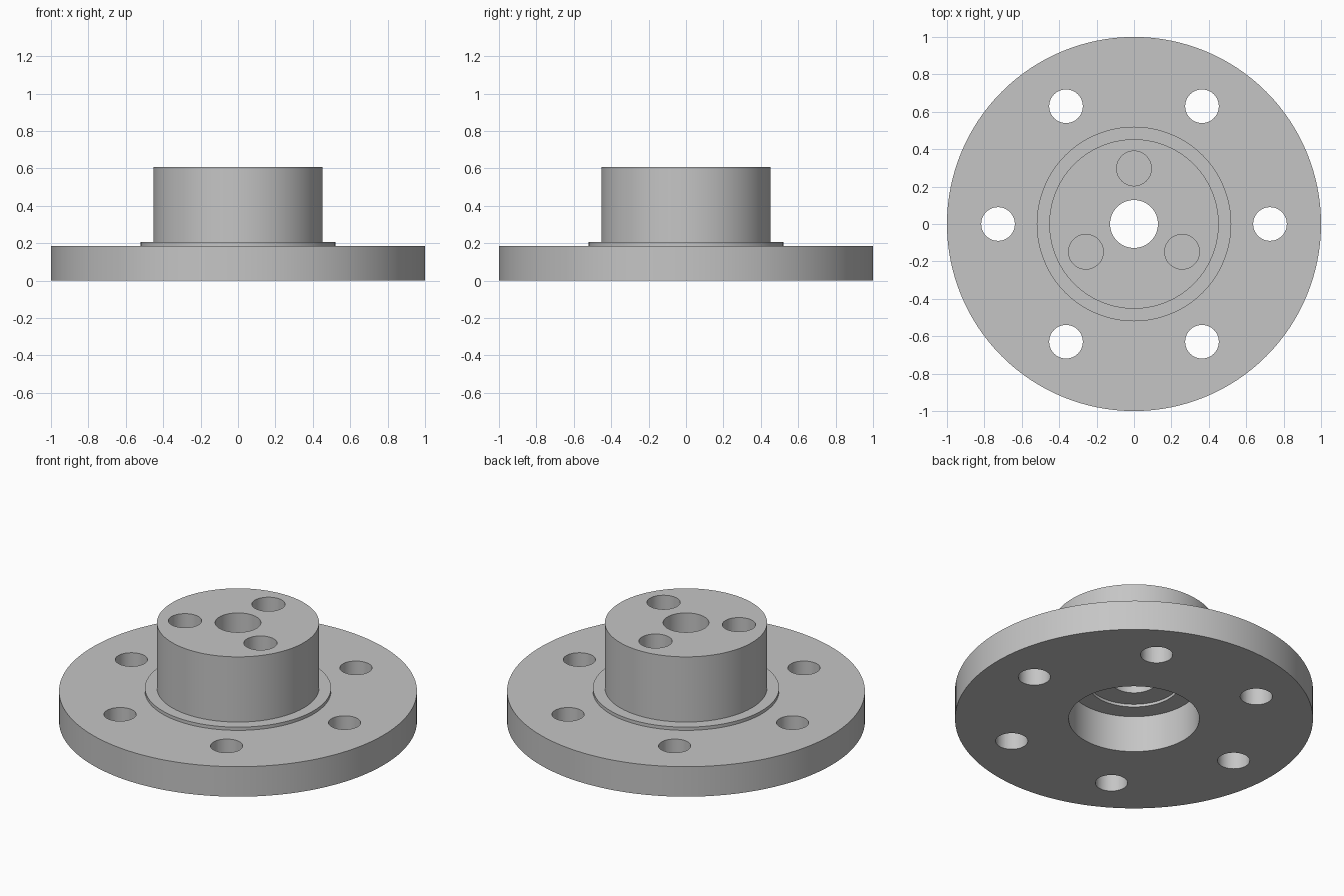
import bpy, bmesh, math
from mathutils import Matrix, Vector

cube = bpy.data.objects.get("Cube")
if cube:
    bpy.data.objects.remove(cube, do_unlink=True)

SEGMENTS = 128

grey = bpy.data.materials.new("steel_grey")
grey.use_nodes = True
colour = (0.56, 0.56, 0.56, 1)
grey.diffuse_color = colour
grey.node_tree.nodes["Principled BSDF"].inputs["Base Color"].default_value = colour


def make_object(name, bm):
    mesh = bpy.data.meshes.new(name)
    bm.to_mesh(mesh)
    bm.free()
    mesh.materials.append(grey)
    obj = bpy.data.objects.new(name, mesh)
    bpy.context.collection.objects.link(obj)
    return obj


def lathe(name, profile):
    """Spin a closed (radius, height) outline around z."""
    bm = bmesh.new()
    verts = [bm.verts.new((r, 0, z)) for r, z in profile]
    edges = [bm.edges.new((a, b)) for a, b in zip(verts, verts[1:] + verts[:1])]
    bmesh.ops.spin(bm, geom=verts + edges, cent=(0, 0, 0), axis=(0, 0, 1),
                   angle=math.tau, steps=SEGMENTS, use_merge=True)
    bmesh.ops.remove_doubles(bm, verts=bm.verts, dist=1e-5)
    bmesh.ops.recalc_face_normals(bm, faces=bm.faces)
    return make_object(name, bm)


def add_hole_ring(bm, count, start, ring, radius, low, high):
    """Add a ring of upright cylinders to the cutter."""
    for i in range(count):
        a = start + math.tau * i / count
        place = Vector((ring * math.cos(a), ring * math.sin(a), (low + high) / 2))
        bmesh.ops.create_cone(bm, cap_ends=True, segments=48, radius1=radius,
                              radius2=radius, depth=high - low,
                              matrix=Matrix.Translation(place))


# Flange plate, raised lip, hub, centre bore and stepped recess underneath
flange = lathe("hub_flange", [
    (0.365, 0), (1, 0), (1, 0.185), (0.52, 0.185), (0.52, 0.205),
    (0.453, 0.205), (0.453, 0.607), (0.128, 0.607), (0.128, 0.242),
    (0.256, 0.242), (0.256, 0.225), (0.365, 0.225)])

# Six through holes in the plate, three blind holes in the hub
bm = bmesh.new()
add_hole_ring(bm, 6, 0, 0.727, 0.09, -0.1, 0.3)
add_hole_ring(bm, 3, math.pi / 2, 0.297, 0.093, 0.32, 0.7)
cutter = make_object("hole_cutter", bm)
cutter.hide_render = True

cut = flange.modifiers.new("holes", 'BOOLEAN')
cut.operation = 'DIFFERENCE'
cut.solver = 'EXACT'
cut.object = cutter

bpy.ops.object.select_all(action='DESELECT')
flange.select_set(True)
bpy.context.view_layer.objects.active = flange
bpy.ops.object.modifier_apply(modifier=cut.name)
bpy.data.objects.remove(cutter, do_unlink=True)

bpy.ops.object.shade_smooth_by_angle(angle=math.radians(30))
